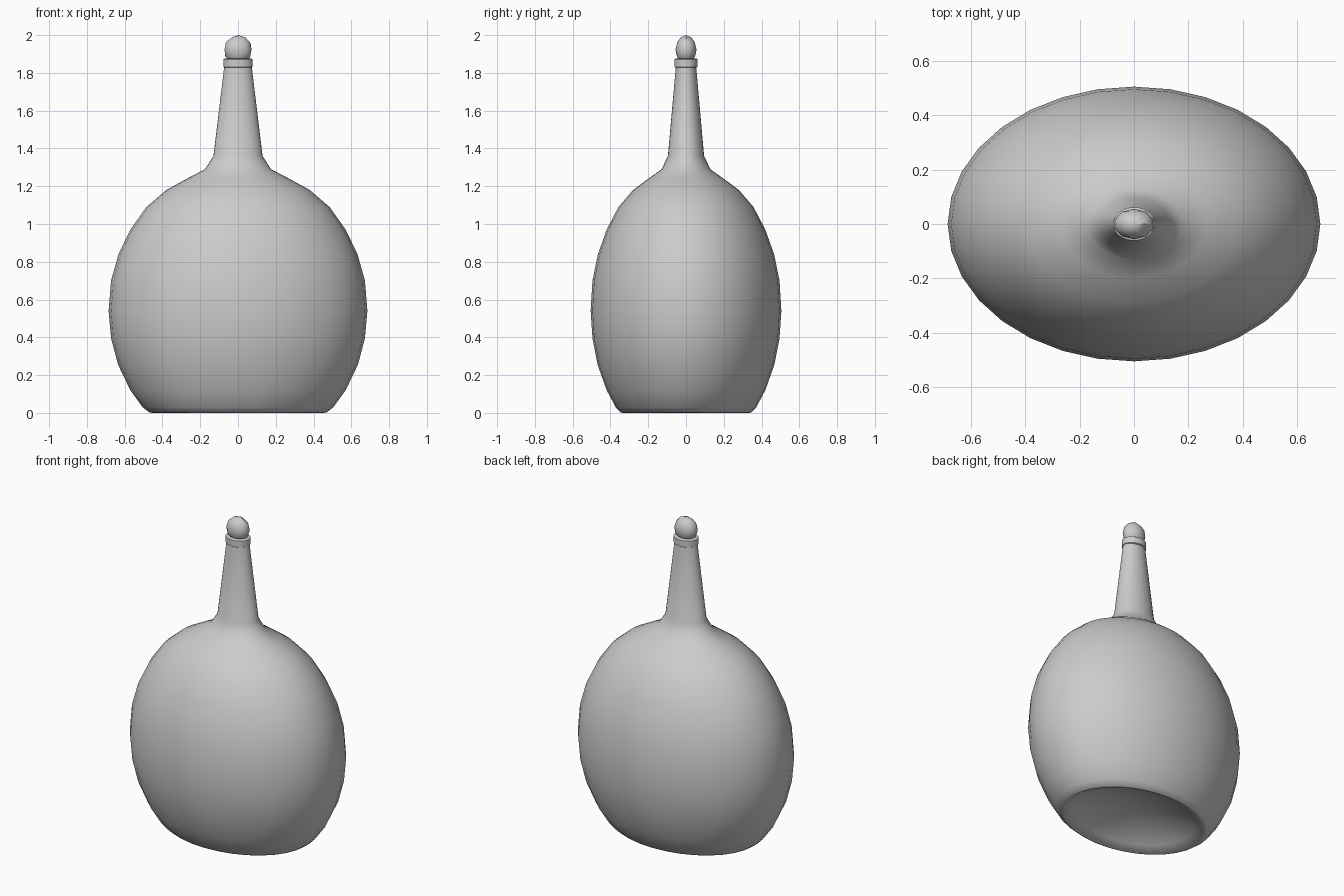
import bpy, bmesh, math

if "Cube" in bpy.data.objects:
    bpy.data.objects.remove(bpy.data.objects["Cube"])

glass = bpy.data.materials.new("plain_grey")
glass.diffuse_color = (0.6, 0.6, 0.6, 1)
glass.use_nodes = True
glass.node_tree.nodes["Principled BSDF"].inputs["Base Color"].default_value = glass.diffuse_color
RATIO = 0.737  # depth / width of the oval cross-section
SEG = 32


def finish(bm, name, angle):
    bmesh.ops.recalc_face_normals(bm, faces=bm.faces)
    me = bpy.data.meshes.new(name)
    bm.to_mesh(me)
    bm.free()
    me.materials.append(glass)
    ob = bpy.data.objects.new(name, me)
    bpy.context.collection.objects.link(ob)
    bpy.ops.object.select_all(action='DESELECT')
    ob.select_set(True)
    bpy.context.view_layer.objects.active = ob
    bpy.ops.object.shade_smooth_by_angle(angle=math.radians(angle))
    return ob


def oval_lathe(name, profile, ratio=RATIO, angle=40):
    """Sweep (half width, height) points round an oval; close both ends."""
    bm = bmesh.new()
    rings = []
    for r, z in profile:
        rings.append([bm.verts.new((r * math.cos(a), r * ratio * math.sin(a), z))
                      for a in (2 * math.pi * i / SEG for i in range(SEG))])
    for lo, hi in zip(rings, rings[1:]):
        for i in range(SEG):
            j = (i + 1) % SEG
            bm.faces.new((lo[i], lo[j], hi[j], hi[i]))
    bm.faces.new(rings[0])
    bm.faces.new(rings[-1])
    return finish(bm, name, angle)


# Body: hollowed underside, round belly, shoulder and tapering neck
body = [(0.02, 0.12), (0.12, 0.113), (0.22, 0.095), (0.32, 0.065), (0.40, 0.032),
        (0.455, 0.0), (0.47, 0.003), (0.505, 0.03), (0.57, 0.12), (0.635, 0.255),
        (0.672, 0.395), (0.685, 0.54), (0.672, 0.70), (0.633, 0.84),
        (0.57, 0.97), (0.485, 1.09), (0.38, 1.18), (0.27, 1.24), (0.175, 1.29),
        (0.13, 1.36), (0.072, 1.84)]
oval_lathe("bottle_body", body, angle=60)

# Collar ring at the mouth
oval_lathe("neck_collar", [(0.07, 1.828), (0.077, 1.832), (0.077, 1.872), (0.07, 1.876)],
           ratio=0.8)

# Ball stopper
bm = bmesh.new()
bmesh.ops.create_icosphere(bm, subdivisions=2, radius=1)
for v in bm.verts:
    v.co = (v.co.x * 0.075, v.co.y * 0.056, 1.922 + v.co.z * 0.078)
finish(bm, "ball_stopper", 30)
